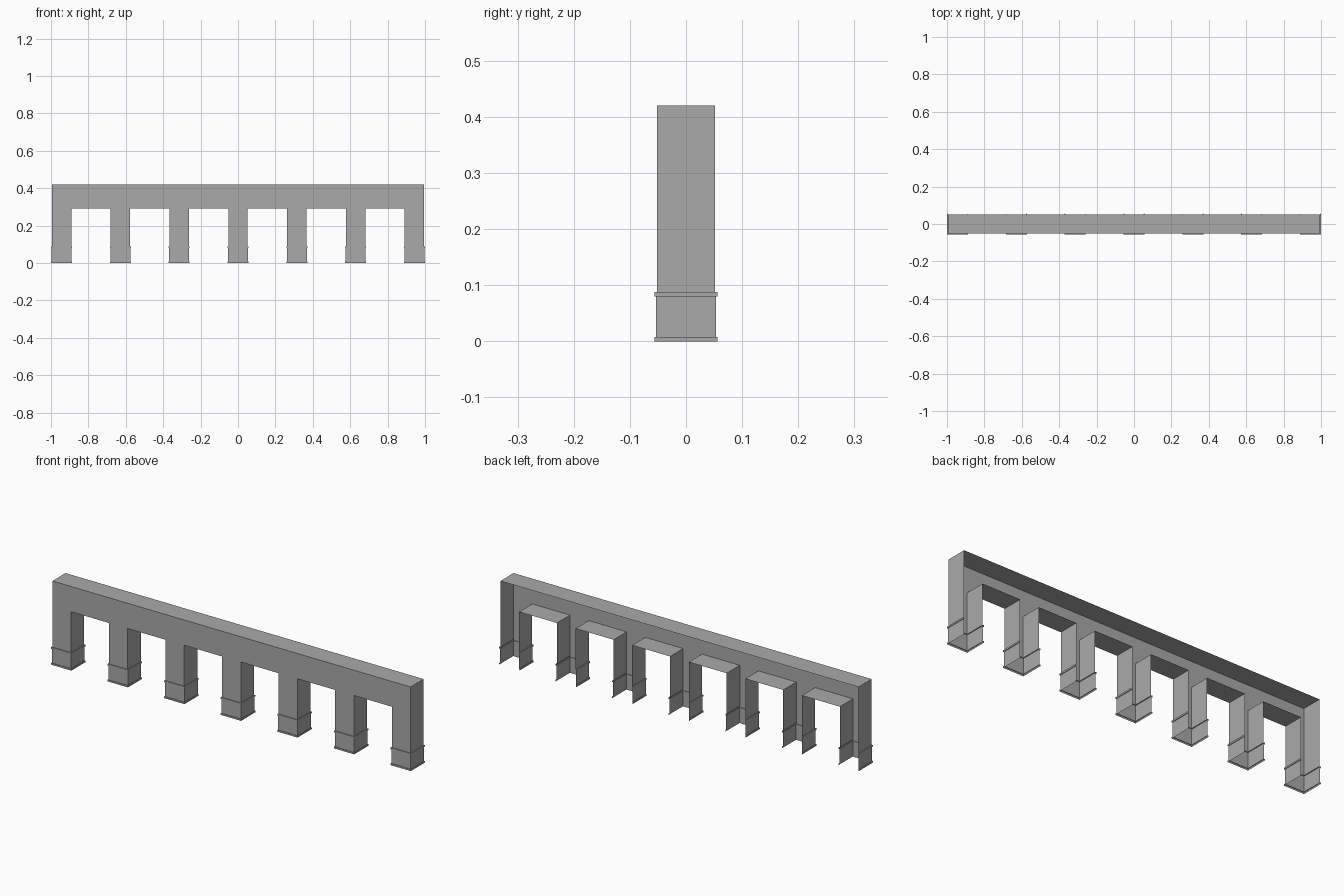
import bpy
import bmesh

cube = bpy.data.objects.get("Cube")
if cube:
    bpy.data.objects.remove(cube, do_unlink=True)

PIERS = 7
HALF = 0.052          # half width and half depth of a pier
BAND = 0.0565         # half width of the trim bands
BASE = 0.0535         # half width of the plinth between the bands
BASE_TOP, SOFFIT, TOP = 0.088, 0.293, 0.42
STEP = (1 - BAND) / (PIERS // 2)
centres = [(i - PIERS // 2) * STEP for i in range(PIERS)]

grey = bpy.data.materials.new("stone grey")
grey.use_nodes = True
colour = (0.4, 0.4, 0.4, 1)
grey.diffuse_color = colour
grey.node_tree.nodes["Principled BSDF"].inputs["Base Color"].default_value = colour


def finish(bm, name):
    mesh = bpy.data.meshes.new(name)
    bm.to_mesh(mesh)
    bm.free()
    mesh.materials.append(grey)
    return mesh


def place(mesh, name, x=0):
    obj = bpy.data.objects.new(name, mesh)
    obj.location.x = x
    bpy.context.collection.objects.link(obj)


# Arcade shell: front outline, counter-clockwise, swept back and left open behind
outline = []
for x in centres:
    left, right = x - HALF, x + HALF
    outline += [(left, SOFFIT), (left, BASE_TOP), (right, BASE_TOP), (right, SOFFIT)]
outline[0] = (outline[0][0], TOP)
outline[-1] = (outline[-1][0], TOP)

bm = bmesh.new()
front = [bm.verts.new((x, -HALF, z)) for x, z in outline]
back = [bm.verts.new((x, HALF, z)) for x, z in outline]
bm.faces.new(front)
for i in range(len(outline)):
    j = (i + 1) % len(outline)
    if outline[i][1] == outline[j][1] == BASE_TOP:
        continue      # the piers stay open underneath
    bm.faces.new((front[j], front[i], back[i], back[j]))
place(finish(bm, "arcade_shell"), "arcade_shell")

# Pier base: three-sided stepped sheet with two projecting bands
steps = [(BAND, 0), (BAND, 0.008), (BASE, 0.008), (BASE, 0.08),
         (BAND, 0.08), (BAND, BASE_TOP), (HALF, BASE_TOP)]
bm = bmesh.new()
rings = [[bm.verts.new((sx * h, sy * h, z))
          for sx, sy in ((-1, 1), (-1, -1), (1, -1), (1, 1))] for h, z in steps]
for low, high in zip(rings, rings[1:]):
    for k in range(3):
        bm.faces.new((low[k], low[k + 1], high[k + 1], high[k]))
base_mesh = finish(bm, "pier_base")
for n, x in enumerate(centres, 1):
    place(base_mesh, f"pier_base_{n}", x)
